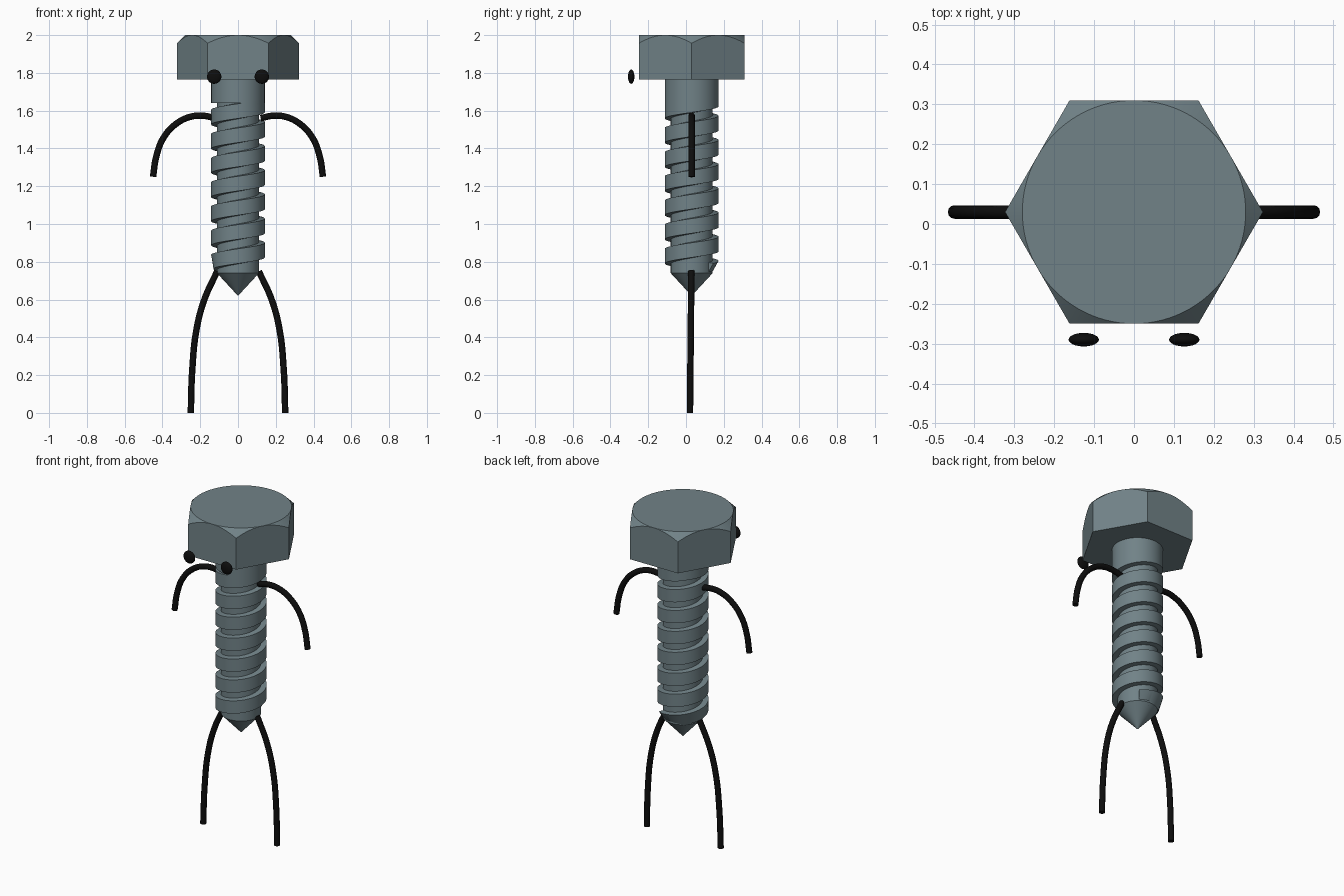
import bpy, bmesh, math

if "Cube" in bpy.data.objects:
    bpy.data.objects.remove(bpy.data.objects["Cube"])

CY = 0.03            # y of the body axis
TIP = 0.62           # z of the pointed end
CONE = 1.08          # rise of the point per unit radius
R_OUT, R_CORE = 0.142, 0.111


def material(name, rgb):
    m = bpy.data.materials.new(name)
    m.diffuse_color = (*rgb, 1)
    m.use_nodes = True
    m.node_tree.nodes["Principled BSDF"].inputs["Base Color"].default_value = m.diffuse_color
    return m


steel = material("steel grey", (0.165, 0.225, 0.245))
black = material("black", (0.004, 0.004, 0.004))


def finish(name, bm, mat, angle=30):
    bmesh.ops.remove_doubles(bm, verts=bm.verts, dist=1e-5)
    bmesh.ops.recalc_face_normals(bm, faces=bm.faces)
    me = bpy.data.meshes.new(name)
    bm.to_mesh(me)
    bm.free()
    me.materials.append(mat)
    ob = bpy.data.objects.new(name, me)
    bpy.context.collection.objects.link(ob)
    bpy.ops.object.select_all(action='DESELECT')
    ob.select_set(True)
    bpy.context.view_layer.objects.active = ob
    bpy.ops.object.shade_smooth_by_angle(angle=math.radians(angle))
    return ob


def loft(bm, rings, cap=True):
    """Skin closed rings of equal length, with end caps."""
    rows = [[bm.verts.new(p) for p in ring] for ring in rings]
    n = len(rows[0])
    for a, b in zip(rows, rows[1:]):
        for i in range(n):
            j = (i + 1) % n
            bm.faces.new((a[i], a[j], b[j], b[i]))
    if cap:
        bm.faces.new(rows[0])
        bm.faces.new(rows[-1])


def circle(r, z, n=64):
    return [(r * math.cos(2 * math.pi * i / n),
             CY + r * math.sin(2 * math.pi * i / n), z) for i in range(n)]


# Hexagonal head with a conical chamfer that touches each flat
bm = bmesh.new()
APO, N = 0.28, 96
bottom, side, top = [], [], []
for i in range(N):
    a = 2 * math.pi * i / N
    off = (a % (math.pi / 3)) - math.pi / 6
    r = APO / math.cos(off)
    c, s = math.cos(a), math.sin(a)
    bottom.append((r * c, CY + r * s, 1.765))
    side.append((r * c, CY + r * s, 2.0 - (r - APO) * 1.0))
    top.append((APO * c, CY + APO * s, 2.0))
loft(bm, [bottom, side, top])
finish("head", bm, steel, 20)

# Shaft: plain collar, thread core and pointed end
bm = bmesh.new()
loft(bm, [circle(0.0005, TIP), circle(R_CORE, TIP + CONE * R_CORE),
          circle(R_CORE, 1.64), circle(R_OUT, 1.64), circle(R_OUT, 1.77)])
finish("shaft", bm, steel)

# Helical thread: flat-topped ridge, trimmed by the cone of the point
PITCH, STEPS, TURNS = 0.128, 64, 7.6
bm = bmesh.new()
rings = []
for k in range(int(STEPS * TURNS) + 1):
    t = k / STEPS                       # turns, starting on the -x side
    a = math.pi * 0.3 + 2 * math.pi * t
    z0 = 0.71 + PITCH * t
    ring = []
    for r, dz in ((0.09, 0.0), (R_OUT, 0.004), (R_OUT, 0.082), (0.09, 0.088)):
        z = z0 + dz
        r = min(r, max(0.02, (z - TIP) / CONE))
        ring.append((r * math.cos(a), CY + r * math.sin(a), min(z, 1.76)))
    rings.append(ring)
loft(bm, rings)
finish("thread", bm, steel)


# Wire limbs: round tubes along smooth curves
def wire(name, pts, radius):
    cu = bpy.data.curves.new(name, 'CURVE')
    cu.dimensions = '3D'
    cu.bevel_depth = radius
    cu.bevel_resolution = 4
    cu.resolution_u = 8
    cu.use_fill_caps = True
    sp = cu.splines.new('BEZIER')
    sp.bezier_points.add(len(pts) - 1)
    for bp, p in zip(sp.bezier_points, pts):
        bp.co = p
        bp.handle_left_type = bp.handle_right_type = 'AUTO'
    cu.materials.append(black)
    ob = bpy.data.objects.new(name, cu)
    bpy.context.collection.objects.link(ob)
    bpy.ops.object.select_all(action='DESELECT')
    ob.select_set(True)
    bpy.context.view_layer.objects.active = ob
    bpy.ops.object.convert(target='MESH')
    bpy.ops.object.shade_smooth_by_angle(angle=math.radians(40))


ARM = [(0.12, 1.56), (0.185, 1.573), (0.25, 1.568), (0.328, 1.53),
       (0.394, 1.457), (0.432, 1.36), (0.45, 1.25)]
LEG = [(0.11, 0.75), (0.178, 0.60), (0.22, 0.44), (0.242, 0.23), (0.25, 0.0)]
for label, s in (("left", -1), ("right", 1)):
    wire(label + "_arm", [(s * x, CY, z) for x, z in ARM], 0.017)
    wire(label + "_leg", [(s * x, 0.021 + 0.01 * z, z) for x, z in LEG], 0.017)

    # Flattened round eye in front of the head
    bm = bmesh.new()
    bmesh.ops.create_uvsphere(bm, u_segments=32, v_segments=16, radius=1)
    bmesh.ops.scale(bm, vec=(0.038, 0.017, 0.038), verts=bm.verts)
    bmesh.ops.translate(bm, vec=(s * 0.126, -0.29, 1.78), verts=bm.verts)
    finish(label + "_eye", bm, black, 60)
